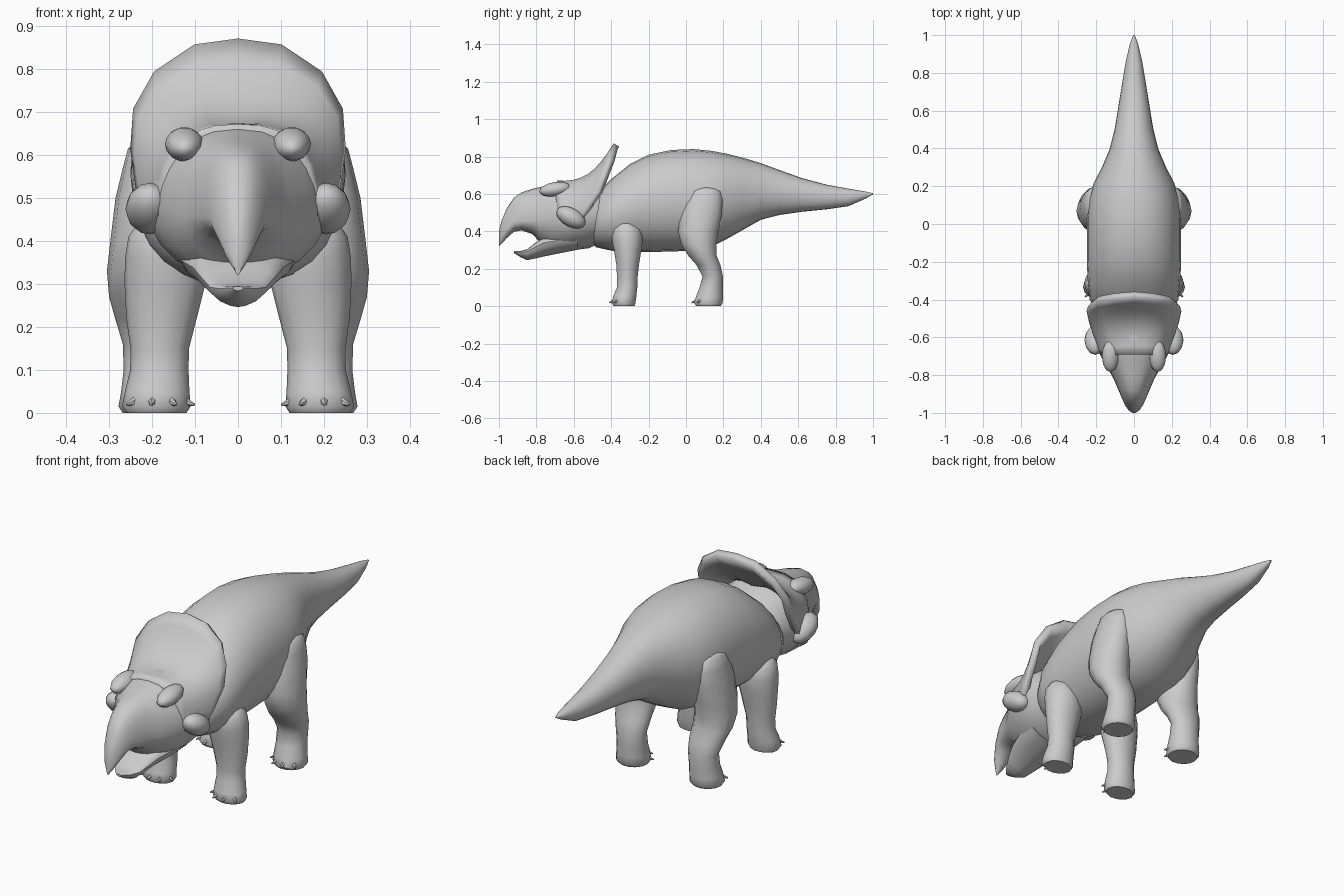
import bpy, bmesh, math
from mathutils import Vector

if "Cube" in bpy.data.objects:
    bpy.data.objects.remove(bpy.data.objects["Cube"])

hide = bpy.data.materials.new("grey_hide")
hide.diffuse_color = (0.6, 0.6, 0.6, 1)
hide.use_nodes = True
hide.node_tree.nodes["Principled BSDF"].inputs["Base Color"].default_value = hide.diffuse_color


def finish(name, bm, angle=50):
    bmesh.ops.recalc_face_normals(bm, faces=bm.faces)
    me = bpy.data.meshes.new(name)
    bm.to_mesh(me)
    bm.free()
    ob = bpy.data.objects.new(name, me)
    bpy.context.collection.objects.link(ob)
    me.materials.append(hide)
    bpy.ops.object.select_all(action='DESELECT')
    ob.select_set(True)
    bpy.context.view_layer.objects.active = ob
    bpy.ops.object.shade_smooth_by_angle(angle=math.radians(angle))
    return ob


def skin(name, rings, angle=50):
    """Bridge closed rings of points and cap both ends."""
    bm = bmesh.new()
    loops = [[bm.verts.new(p) for p in r] for r in rings]
    n = len(loops[0])
    for a, b in zip(loops, loops[1:]):
        for i in range(n):
            j = (i + 1) % n
            bm.faces.new((a[i], a[j], b[j], b[i]))
    bm.faces.new(loops[0])
    bm.faces.new(loops[-1])
    return finish(name, bm, angle)


def spow(v, p):
    return math.copysign(abs(v) ** p, v)


def loft_y(name, stations, top=0.9, bottom=0.9, n=20, angle=50):
    """Stations: y, bottom z, top z, half width, height fraction of widest point."""
    rings = []
    for y, zb, zt, w, f in stations:
        cz = zb + f * (zt - zb)
        ring = []
        for i in range(n):
            a = 2 * math.pi * i / n
            c, s = math.cos(a), math.sin(a)
            h = zt - cz if s > 0 else cz - zb
            ring.append((w * spow(c, top if s > 0 else bottom), y, cz + h * s))
        rings.append(ring)
    return skin(name, rings, angle)


def loft_z(name, stations, side, n=14):
    """Stations: z, centre x, centre y, radius x, radius y."""
    return skin(name, [[(side * (cx + rx * math.cos(2 * math.pi * i / n)),
                         cy + ry * math.sin(2 * math.pi * i / n), z)
                        for i in range(n)] for z, cx, cy, rx, ry in stations])


def blob(name, centre, size, tilt=0):
    bm = bmesh.new()
    bmesh.ops.create_uvsphere(bm, u_segments=12, v_segments=8, radius=1)
    ob = finish(name, bm)
    ob.location, ob.scale, ob.rotation_euler = centre, size, (tilt, 0, 0)


# Trunk and tail
loft_y("body", [
    (-.53, .37, .52, .12, .5), (-.48, .315, .60, .19, .5), (-.40, .297, .68, .235, .5),
    (-.30, .29, .76, .245, .5), (-.20, .29, .81, .25, .5), (-.08, .292, .835, .25, .5),
    (.04, .298, .84, .25, .5), (.14, .32, .83, .238, .5), (.22, .36, .815, .212, .5),
    (.30, .405, .795, .17, .5), (.40, .462, .765, .128, .5), (.50, .488, .728, .103, .5),
    (.62, .505, .685, .083, .5), (.75, .518, .65, .062, .5), (.87, .535, .628, .042, .5),
    (.96, .575, .613, .02, .5), (1.0, .598, .604, .004, .5)], n=24)

# Skull and hooked beak
loft_y("skull", [
    (-1.0, .32, .40, .010, .5), (-.985, .335, .46, .030, .4), (-.96, .362, .52, .047, .35),
    (-.92, .398, .58, .065, .3), (-.88, .405, .608, .082, .25), (-.82, .385, .628, .108, .3),
    (-.78, .34, .637, .13, .4), (-.72, .30, .652, .165, .5), (-.66, .295, .668, .195, .5),
    (-.60, .30, .675, .215, .5), (-.52, .31, .665, .205, .5), (-.45, .34, .62, .18, .5)],
    top=.85, bottom=1.15, n=24)

# Lower jaw
loft_y("lower_jaw", [
    (-.92, .284, .294, .012, .7), (-.885, .262, .296, .043, .8), (-.85, .246, .304, .065, .8),
    (-.81, .254, .335, .085, .75), (-.76, .266, .37, .105, .7), (-.68, .282, .40, .13, .6),
    (-.58, .302, .42, .14, .5)], top=.6, bottom=1.3, n=16, angle=40)

# Neck frill: a dished shield from brow to rim
inner = [(0, -.69, .655), (.05, -.69, .652), (.09, -.69, .64), (.125, -.69, .61),
         (.15, -.69, .57), (.165, -.68, .52), (.17, -.67, .46)]
rim = [(0, -.372, .862), (.10, -.38, .848), (.19, -.395, .785), (.234, -.425, .70),
       (.236, -.455, .61), (.222, -.515, .52), (.195, -.575, .43)]


def both_sides(pts):
    return [Vector((-x, y, z)) for x, y, z in reversed(pts[1:])] + [Vector(p) for p in pts]


bm = bmesh.new()
rows = 8
grid = []
for r in range(rows + 1):
    t = r / rows
    row = []
    for k, (a, b) in enumerate(zip(both_sides(inner), both_sides(rim))):
        p = a.lerp(b, t)
        upper = max(0, 1 - abs(k - 6) / 5)
        sag = math.sin(math.pi * t) * upper
        p += Vector((0, .02 * sag, -.075 * sag))
        row.append(bm.verts.new(p))
    grid.append(row)
for a, b in zip(grid, grid[1:]):
    for k in range(len(a) - 1):
        bm.faces.new((a[k], a[k + 1], b[k + 1], b[k]))
frill = finish("neck_frill", bm)
mod = frill.modifiers.new("thickness", 'SOLIDIFY')
mod.thickness, mod.offset = .034, 0

FRONT = [(0, .19, -.33, .07, .056), (.015, .19, -.333, .08, .064), (.05, .188, -.328, .075, .064),
         (.10, .183, -.315, .068, .056), (.15, .182, -.314, .068, .056),
         (.22, .178, -.312, .082, .062), (.30, .17, -.312, .094, .075),
         (.36, .17, -.314, .093, .085), (.41, .17, -.316, .085, .08),
         (.44, .165, -.32, .07, .055), (.455, .16, -.325, .04, .025)]
HIND = [(0, .198, .12, .07, .066), (.015, .198, .12, .08, .078), (.05, .196, .125, .076, .074),
        (.10, .194, .135, .072, .064), (.16, .194, .143, .074, .056), (.22, .20, .12, .086, .066),
        (.27, .206, .088, .094, .078), (.33, .209, .068, .096, .096),
        (.40, .207, .065, .09, .11), (.50, .207, .082, .078, .114),
        (.57, .208, .094, .06, .103), (.615, .21, .10, .046, .085), (.635, .205, .10, .03, .055)]

for side, word in ((1, "right"), (-1, "left")):
    # Cheek horns and brow ridges
    blob(f"cheek_{word}", (side * .205, -.615, .475), (.057, .085, .05), -.5)
    blob(f"brow_{word}", (side * .125, -.70, .625), (.045, .085, .038), .15)
    for part, legs in (("front", FRONT), ("hind", HIND)):
        loft_z(f"{part}_leg_{word}", legs, side)
        # Claws fanned around the front of each foot
        _, cx, cy, rx, ry = legs[1]
        for k, deg in enumerate((-72, -30, 8, 48)):
            a = math.radians(deg)
            out = Vector((math.sin(a), -math.cos(a), -.35)).normalized()
            bm = bmesh.new()
            bmesh.ops.create_cone(bm, cap_ends=True, segments=6, radius1=.016,
                                  radius2=.003, depth=.045)
            claw = finish(f"{part}_claw_{word}_{k}", bm, 30)
            out.x *= side
            claw.rotation_euler = out.to_track_quat('Z', 'Y').to_euler()
            claw.location = (side * (cx + rx * .9 * math.sin(a)), cy - ry * .9 * math.cos(a), .026)
